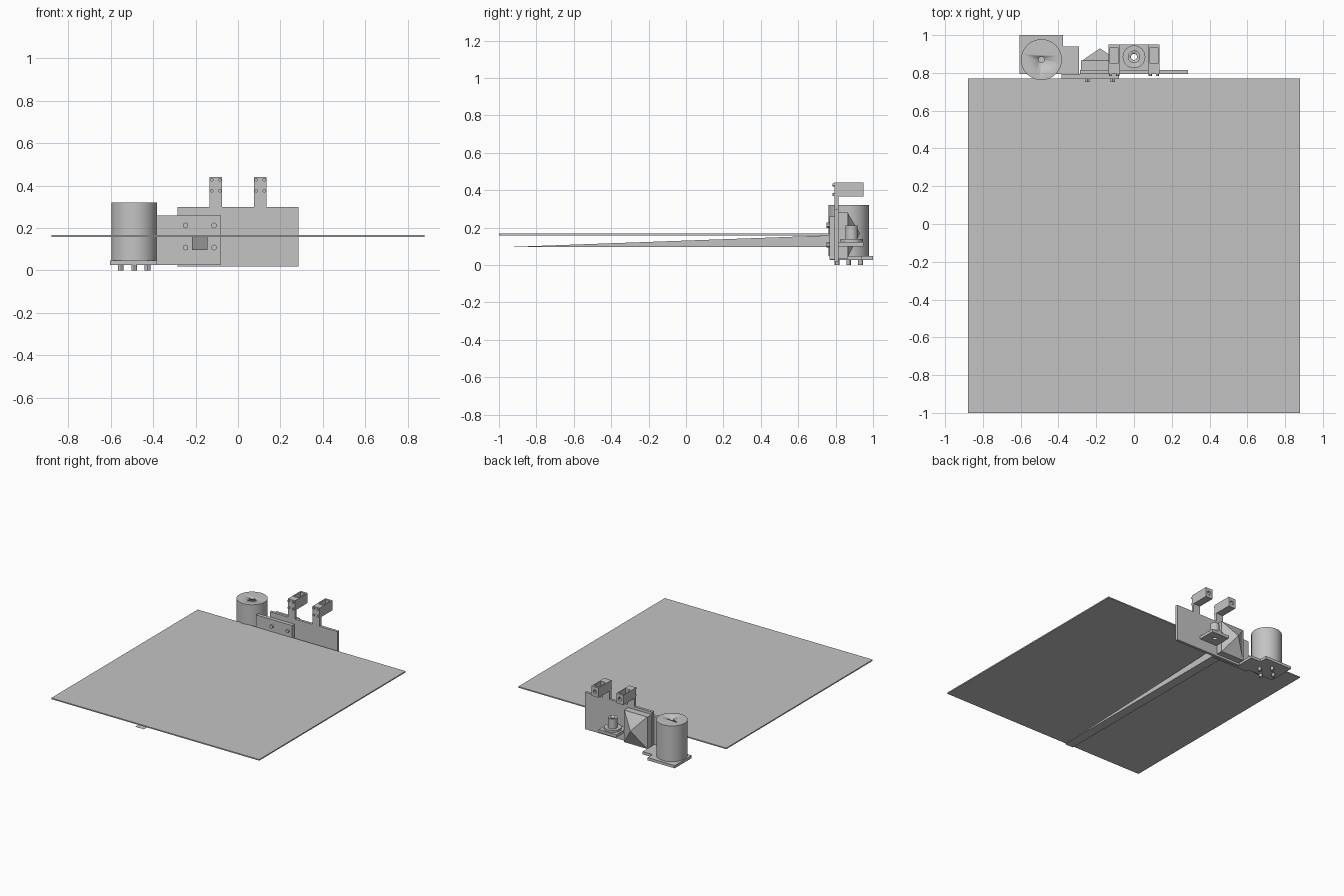
import bpy, bmesh, math
from mathutils import Matrix, Vector

cube = bpy.data.objects.get("Cube")
if cube:
    bpy.data.objects.remove(cube, do_unlink=True)

GREY = (0.55, 0.55, 0.55, 1)
grey = bpy.data.materials.new("plain grey")
grey.use_nodes = True
grey.diffuse_color = GREY
grey.node_tree.nodes["Principled BSDF"].inputs["Base Color"].default_value = GREY


def finish(name, bm):
    bmesh.ops.recalc_face_normals(bm, faces=bm.faces)
    mesh = bpy.data.meshes.new(name)
    bm.to_mesh(mesh)
    bm.free()
    mesh.materials.append(grey)
    obj = bpy.data.objects.new(name, mesh)
    bpy.context.collection.objects.link(obj)
    return obj


def box(name, x, y, z):
    """Box from (min, max) ranges."""
    bm = bmesh.new()
    bmesh.ops.create_cube(bm, size=1)
    for v in bm.verts:
        v.co = Vector([(a + b) / 2 + c * (b - a) for c, (a, b) in zip(v.co, (x, y, z))])
    return finish(name, bm)


def prism(name, points, axis, lo, hi):
    """Extrude a 2D outline along an axis (0 = x, 1 = y, 2 = z)."""
    bm = bmesh.new()
    def at(p, d):
        co = list(p)
        co.insert(axis, d)
        return co
    face = bm.faces.new([bm.verts.new(at(p, lo)) for p in points])
    ext = bmesh.ops.extrude_face_region(bm, geom=[face])
    shift = Vector(at((0, 0), hi - lo))
    bmesh.ops.translate(bm, vec=shift, verts=[g for g in ext["geom"] if isinstance(g, bmesh.types.BMVert)])
    return finish(name, bm)


def cylinder(name, r, base, length, axis="z", sides=32):
    bm = bmesh.new()
    m = Matrix.Translation(base)
    if axis == "y":
        m = m @ Matrix.Rotation(-math.pi / 2, 4, "X")
    m = m @ Matrix.Translation((0, 0, length / 2))
    bmesh.ops.create_cone(bm, cap_ends=True, segments=sides, radius1=r, radius2=r, depth=length, matrix=m)
    obj = finish(name, bm)
    if sides > 6:
        bpy.ops.object.select_all(action="DESELECT")
        obj.select_set(True)
        bpy.context.view_layer.objects.active = obj
        bpy.ops.object.shade_smooth_by_angle(angle=math.radians(30))
    return obj


def cut(target, cutter):
    mod = target.modifiers.new("cut", "BOOLEAN")
    mod.operation = "DIFFERENCE"
    mod.solver = "EXACT"
    mod.object = cutter
    cutter.hide_render = True
    cutter.hide_viewport = True
    cutter.display_type = "WIRE"


# Large sheet and the slim wedge beneath it
box("sheet", (-0.88, 0.88), (-1, 0.77), (0.158, 0.167))
prism("wedge", [(-0.93, 0.097), (0.77, 0.097), (0.77, 0.158)], 0, -0.217, -0.145)

# Upright back plate with two tabs
half = [(0.285, 0.018), (0.285, 0.3), (0.135, 0.3), (0.135, 0.44), (0.075, 0.44), (0.075, 0.3)]
outline = half + [(-x, z) for x, z in reversed(half)]
prism("upright_plate", outline, 1, 0.795, 0.815)

# Tab blocks with a slot, an end hole and four screws each
for side, label in ((-1, "right"), (1, "left")):
    cx = side * 0.105
    block = box(label + "_tab_block", (cx - 0.03, cx + 0.03), (0.814, 0.95), (0.365, 0.44))
    cut(block, box(label + "_slot_cutter", (cx - 0.021, cx + 0.021), (0.85, 0.935), (0.385, 0.5)))
    cut(block, cylinder(label + "_hole_cutter", 0.015, (cx, 0.92, 0.402), 0.1, "y", 20))
    for dx in (-0.019, 0.019):
        for z in (0.376, 0.428):
            cylinder(label + "_tab_screw", 0.008, (cx + dx, 0.784, z), 0.012, "y", 12)

# Front bracket plate with four bolts
box("bracket_plate", (-0.385, -0.08), (0.767, 0.795), (0.028, 0.26))
for x in (-0.247, -0.113):
    for z in (0.108, 0.212):
        cylinder("bracket_bolt", 0.014, (x, 0.752, z), 0.016, "y", 6)

# Block with a pyramid-shaped back
box("clamp_block", (-0.28, -0.08), (0.814, 0.865), (0.035, 0.28))
bm = bmesh.new()
base = [bm.verts.new((x, 0.865, z)) for x, z in
        ((-0.275, 0.04), (-0.085, 0.04), (-0.085, 0.278), (-0.275, 0.278))]
apex = bm.verts.new((-0.18, 0.93, 0.17))
bm.faces.new(base)
for i in range(4):
    bm.faces.new((base[i], base[(i + 1) % 4], apex))
finish("clamp_pyramid", bm)

# Stepped motor base, motor drum and bolts underneath
MX, MY = -0.49, 0.87
steps = [(-0.605, 0.795), (-0.385, 0.795), (-0.385, 0.77), (-0.29, 0.77),
         (-0.29, 0.94), (-0.375, 0.94), (-0.375, 1), (-0.605, 1)]
prism("motor_base", steps, 2, 0.026, 0.047)
motor = cylinder("motor_drum", 0.108, (MX, MY, 0.047), 0.273, sides=64)
cut(motor, cylinder("shaft_hole_cutter", 0.016, (MX, MY, 0.2), 0.2, sides=20))
for i in range(4):
    a = i * math.pi / 2
    cylinder("motor_bolt", 0.013, (MX + 0.063 * math.cos(a), MY + 0.063 * math.sin(a), 0), 0.027, sides=12)

# Nozzle: square flange, collar and hollow tube
NY = 0.885
bore = cylinder("bore_cutter", 0.016, (0, NY, 0), 0.4, sides=24)
flange = box("nozzle_flange", (-0.075, 0.075), (0.814, 0.95), (0.1, 0.122))
collar = cylinder("nozzle_collar", 0.06, (0, NY, 0.122), 0.016)
tube = cylinder("nozzle_tube", 0.033, (0, NY, 0.138), 0.074)
for part in (flange, collar, tube):
    cut(part, bore)
